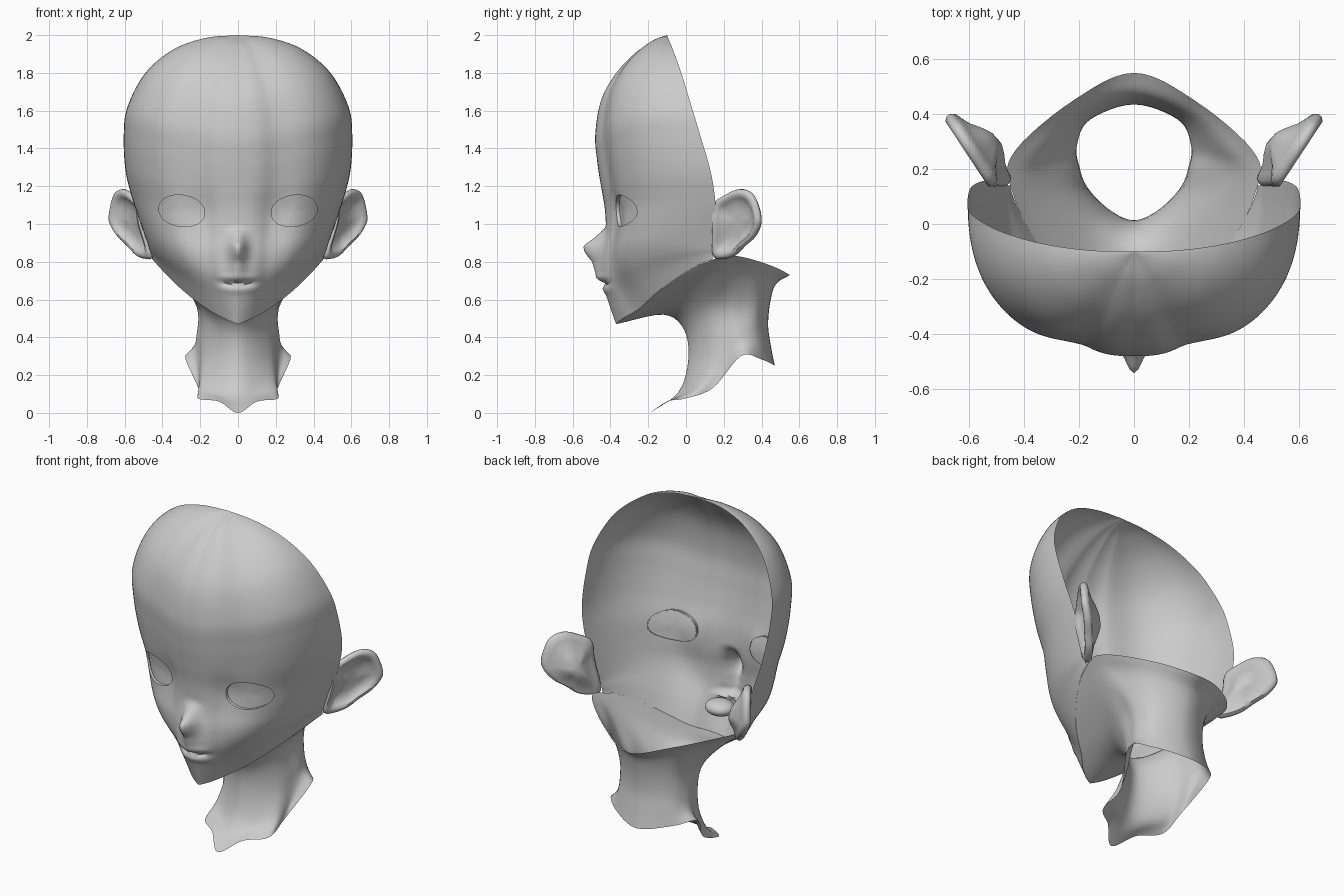
import bpy, bmesh, math
from mathutils import Vector
from mathutils.bvhtree import BVHTree

if "Cube" in bpy.data.objects:
    bpy.data.objects.remove(bpy.data.objects["Cube"])


def spline(pts, sub, before=None, after=None):
    """Smooth curve through tuples of any length."""
    p = [Vector(q) for q in pts]
    a = Vector(before) if before else 2 * p[0] - p[1]
    b = Vector(after) if after else 2 * p[-1] - p[-2]
    p = [a] + p + [b]
    out = []
    for i in range(1, len(p) - 2):
        for k in range(sub):
            t = k / sub
            out.append(0.5 * (2 * p[i] + (p[i + 1] - p[i - 1]) * t
                       + (2 * p[i - 1] - 5 * p[i] + 4 * p[i + 1] - p[i + 2]) * t * t
                       + (3 * p[i] - p[i - 1] - 3 * p[i + 1] + p[i + 2]) * t ** 3))
    return out + [p[-2]]


def grid(bm, rows, closed=False):
    v = [[bm.verts.new(p) for p in r] for r in rows]
    n = len(v[0])
    for a, b in zip(v, v[1:]):
        for j in range(n if closed else n - 1):
            k = (j + 1) % n
            bm.faces.new((a[j], b[j], b[k], a[k]))
    bmesh.ops.remove_doubles(bm, verts=bm.verts, dist=0.0005)


def finish(name, bm, angle=50, mirror=True):
    me = bpy.data.meshes.new(name)
    bm.to_mesh(me)
    bm.free()
    ob = bpy.data.objects.new(name, me)
    bpy.context.collection.objects.link(ob)
    bpy.ops.object.select_all(action='DESELECT')
    ob.select_set(True)
    bpy.context.view_layer.objects.active = ob
    bpy.ops.object.shade_smooth_by_angle(angle=math.radians(angle))
    if mirror:
        m = ob.modifiers.new("mirror", 'MIRROR')
        m.merge_threshold = 0.001
    return ob


def piecewise(z, table):
    for (z0, b0), (z1, b1) in zip(table, table[1:]):
        if z1 <= z <= z0:
            t = (z0 - z) / (z0 - z1)
            return b0 + (b1 - b0) * t
    return 0.0


# Face shell: front (y, z), open rim (x, y, z), roundness of each row
FACE = [(-.10, 2.0, 0, -.10, 2.0, 2), (-.22, 1.94, .17, -.095, 1.985, 2),
        (-.35, 1.82, .34, -.07, 1.925, 2.1), (-.445, 1.665, .49, -.025, 1.8, 2.2),
        (-.48, 1.48, .585, .03, 1.62, 2.3), (-.47, 1.33, .605, .075, 1.47, 2.3),
        (-.45, 1.2, .595, .13, 1.28, 2.3), (-.43, 1.08, .555, .155, 1.12, 2.3),
        (-.425, .95, .515, .155, 1.0, 2.4), (-.445, .82, .487, .15, .92, 2.25),
        (-.445, .70, .47, .145, .87, 1.95), (-.405, .57, .458, .14, .84, 1.6),
        (-.37, .47, .45, .14, .81, 1.38)]
NOSE = [(.985, 0), (.92, .065), (.885, .11), (.85, .095), (.80, .05),
        (.74, .03), (.69, .01), (.66, 0)]


def features(x, z):
    """Forward (-y) relief of nose, lips and eye sockets."""
    d = -piecewise(z, NOSE) * math.exp(-(x / .042) ** 2)
    lip = math.exp(-(x / .095) ** 4)
    zm = z - .5 * x * x
    for z0, amp, wid in ((.715, -.008, .018), (.684, .024, .014), (.652, -.008, .018)):
        d += amp * lip * math.exp(-((zm - z0) / wid) ** 2)
    return d + .012 * math.exp(-((x - .19) / .09) ** 2 - ((z - 1.06) / .1) ** 2)


rows = []
for fy, fz, rx, ry, rz, n in spline(FACE, 9):
    row = []
    for j in range(37):
        a = (j / 36) ** 1.25 * math.pi / 2
        s = math.sin(a) ** (2 / n)
        c = max(0, math.cos(a)) ** (2 / n)
        c -= .05 * min(1, (s / .3) ** 2) * math.exp(-((s - .35) / .22) ** 2)  # flatter front
        x, z = rx * s, fz + (rz - fz) * (.45 * s + .55 * s * s)
        row.append((x, ry + (fy - ry) * c + features(x, z), z))
    rows.append(row)
face = bmesh.new()
grid(face, rows)
skin = BVHTree.FromBMesh(face)
jaw = rows[-1]

# Eye openings: almond outline cut into the face, with a short inner rim
EX, EZ, EA, EB = .298, 1.07, .121, .083


def eye_point(ang, k=1.0):
    c, s = math.cos(ang), math.sin(ang)
    x = EA * k * c
    z = EB * k * math.copysign(abs(s) ** .9, s) + .09 * x
    hit = skin.ray_cast(Vector((EX + x, -2, EZ + z)), Vector((0, 1, 0)))[0]
    return hit


def eye_polar(co):
    x = co.x - EX
    return x / EA, (co.z - EZ - .09 * x) / EB


inside = [f for f in face.faces if math.hypot(*eye_polar(f.calc_center_median())) < 1]
bmesh.ops.delete(face, geom=inside, context='FACES')
rim = [e for e in face.edges if e.is_boundary
       and all(math.hypot(*eye_polar(v.co)) < 1.5 for v in e.verts)]
for v in {v for e in rim for v in e.verts}:
    u, w = eye_polar(v.co)
    v.co = eye_point(math.atan2(w, u))
ext = bmesh.ops.extrude_edge_only(face, edges=rim)
for v in ext["geom"]:
    if isinstance(v, bmesh.types.BMVert):
        v.co.y += .02
finish("face", face)

# Eye surfaces, set just behind the openings
eye = bmesh.new()
rings = []
for k in (1.04, .85, .6, .3, 0):
    ring = [eye_point(2 * math.pi * i / 40, k) + Vector((0, .018, 0)) for i in range(40)]
    rings.append(ring)
grid(eye, rings, closed=True)
finish("eye", eye)

# Neck and underside of the jaw: columns from chin round to the nape
NECK = [[(0, -.37, .47), (0, -.12, .52), (0, -.01, .44), (0, .012, .28), (0, -.04, .11), (0, -.19, 0)],
        [(.15, -.28, .542), (.135, -.05, .55), (.09, .03, .45), (.09, .05, .29), (.1, 0, .12), (.1, -.10, .06)],
        [(.33, -.09, .683), (.285, .07, .66), (.18, .115, .52), (.17, .13, .32), (.19, .08, .16), (.21, -.01, .075)],
        [(.45, .14, .81), (.35, .19, .73), (.21, .20, .56), (.205, .21, .36), (.21, .19, .22), (.21, .14, .13)],
        [(.43, .27, .83), (.31, .28, .74), (.215, .28, .56), (.217, .29, .42), (.235, .29, .35), (.28, .29, .30)],
        [(.22, .45, .78), (.19, .41, .71), (.165, .385, .59), (.16, .38, .46), (.17, .39, .36), (.19, .395, .285)],
        [(0, .55, .73), (0, .475, .68), (0, .445, .58), (0, .435, .46), (0, .45, .35), (0, .47, .25)]]
flip = lambda p: (-p[0], p[1], p[2])


def on_jaw(x):
    """Point on the lower edge of the face at a given x."""
    for p, q in zip(jaw, jaw[1:]):
        if p[0] <= x <= q[0]:
            return Vector(p).lerp(Vector(q), (x - p[0]) / (q[0] - p[0]))
    return Vector(jaw[-1])


columns = [spline(c, 5) for c in NECK]
neck_rows = [spline(r, 6, flip(r[1]), flip(r[-2])) for r in zip(*columns)]
neck_rows[0][:19] = [on_jaw(.45 * i / 18) for i in range(19)]
neck = bmesh.new()
grid(neck, neck_rows)
finish("neck", neck)

# Ears: outline seen from the side, lofted into a bowl with a raised rim
OUTLINE = [(.145, 1.10), (.21, 1.155), (.285, 1.185), (.35, 1.16), (.385, 1.08), (.392, 1.0),
           (.36, .93), (.305, .88), (.26, .835), (.20, .815), (.145, .83), (.14, .96)]
outline = spline(OUTLINE + OUTLINE[:1], 4, OUTLINE[-1], OUTLINE[1])[:-1]


def ear_ring(scale, off, cy=.25, cz=1.0):
    pts = []
    for y0, z0 in outline:
        y, z = cy + (y0 - cy) * scale, cz + (z0 - cz) * scale
        lean = .06 * min(1, max(0, (z - .82) / .2))
        x = .46 + .66 * (y - .15) + lean
        pts.append((x + .8 * off, y - .6 * off, z))
    return pts


ear = bmesh.new()
LOFT = [(0, -.03), (.35, -.028), (.6, -.02), (.74, .0), (.82, .014), (.92, .016), (.99, .006),
        (1.0, -.008), (.95, -.024), (.8, -.034), (.6, -.05), (.4, -.075), (.2, -.095), (0, -.1)]
grid(ear, [ear_ring(s, o) for s, o in LOFT], closed=True)
bmesh.ops.recalc_face_normals(ear, faces=ear.faces)
finish("ear", ear)

# Mouth cavity behind the lips
mouth = bmesh.new()
bmesh.ops.create_uvsphere(mouth, u_segments=24, v_segments=12, radius=1)
bmesh.ops.scale(mouth, vec=(.085, .075, .045), verts=mouth.verts)
bmesh.ops.translate(mouth, vec=(0, -.32, .67), verts=mouth.verts)
finish("mouth_cavity", mouth, mirror=False)
